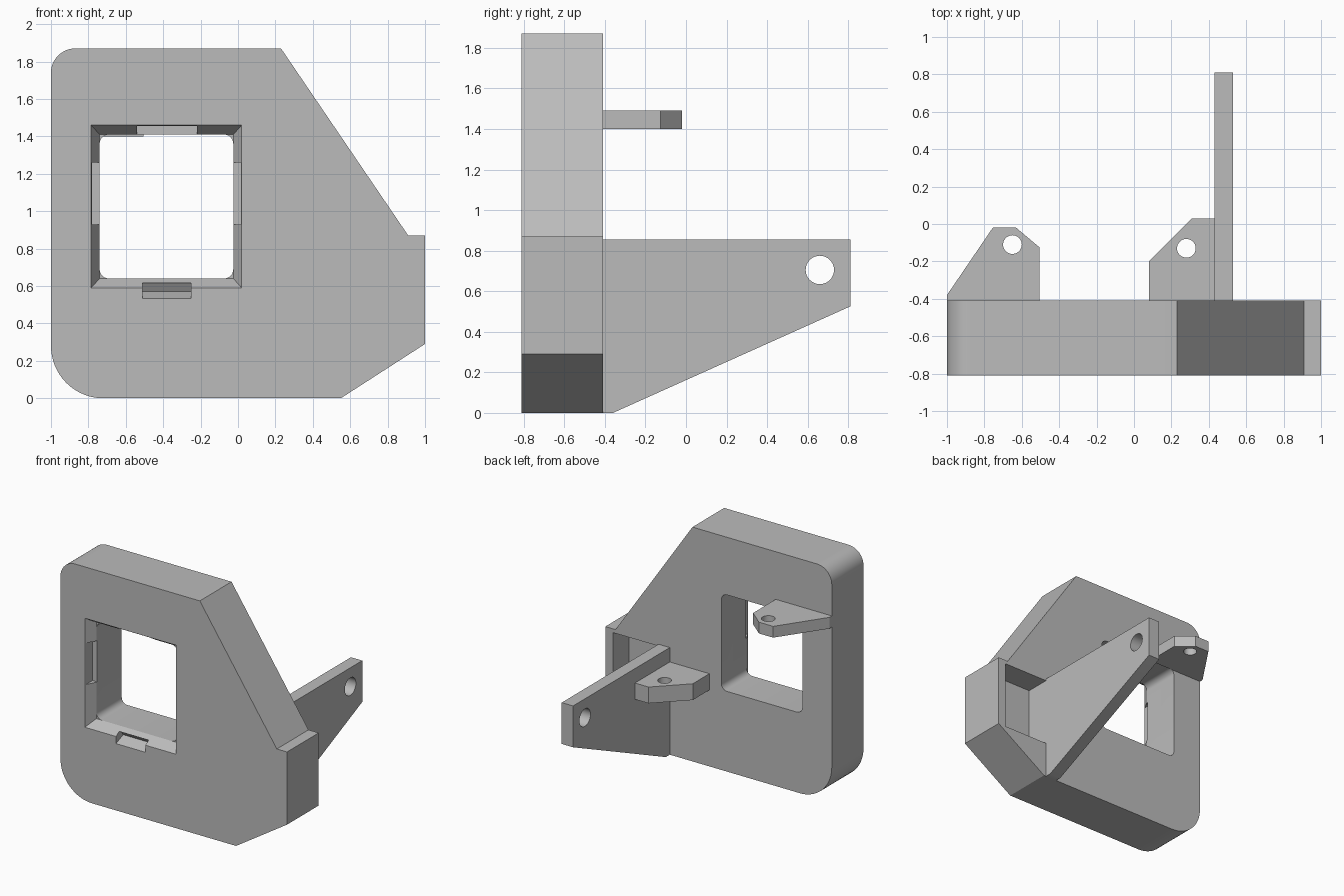
import bpy
import bmesh
from math import cos, sin, pi, radians
from mathutils import Vector

if "Cube" in bpy.data.objects:
    bpy.data.objects.remove(bpy.data.objects["Cube"])

grey = bpy.data.materials.new("plain_grey")
grey.use_nodes = True
grey.diffuse_color = (0.5, 0.5, 0.5, 1)
grey.node_tree.nodes["Principled BSDF"].inputs["Base Color"].default_value = (0.5, 0.5, 0.5, 1)

# Where a profile's two coordinates and its extrusion depth land in space
PLACE = {
    "x": lambda a, b, d: (d, a, b),
    "y": lambda a, b, d: (a, d, b),
    "z": lambda a, b, d: (a, b, d),
}


def make_object(name, bm):
    bmesh.ops.recalc_face_normals(bm, faces=bm.faces)
    mesh = bpy.data.meshes.new(name)
    bm.to_mesh(mesh)
    bm.free()
    mesh.materials.append(grey)
    obj = bpy.data.objects.new(name, mesh)
    bpy.context.collection.objects.link(obj)
    return obj


def loft(name, axis, first, d0, second, d1):
    """Solid between two matching outlines at two depths along an axis."""
    bm = bmesh.new()
    lo = [bm.verts.new(PLACE[axis](a, b, d0)) for a, b in first]
    hi = [bm.verts.new(PLACE[axis](a, b, d1)) for a, b in second]
    bm.faces.new(lo)
    bm.faces.new(hi[::-1])
    for i in range(len(lo)):
        j = (i + 1) % len(lo)
        bm.faces.new((lo[i], hi[i], hi[j], lo[j]))
    return make_object(name, bm)


def prism(name, axis, outline, d0, d1):
    return loft(name, axis, outline, d0, outline, d1)


def rect(a0, a1, b0, b1, grow_a=0, grow_b=0):
    a0, a1, b0, b1 = a0 - grow_a, a1 + grow_a, b0 - grow_b, b1 + grow_b
    return [(a0, b0), (a1, b0), (a1, b1), (a0, b1)]


def arc(ca, cb, r, start, end, steps=12):
    angles = [radians(start + (end - start) * i / steps) for i in range(steps + 1)]
    return [(ca + r * cos(t), cb + r * sin(t)) for t in angles]


def circle(ca, cb, r, n=32):
    return [(ca + r * cos(2 * pi * i / n), cb + r * sin(2 * pi * i / n)) for i in range(n)]


def round_rect(a0, a1, b0, b1, r):
    return (arc(a0 + r, b0 + r, r, 180, 270, 6) + arc(a1 - r, b0 + r, r, 270, 360, 6)
            + arc(a1 - r, b1 - r, r, 0, 90, 6) + arc(a0 + r, b1 - r, r, 90, 180, 6))


def cut(obj, *cutters):
    bpy.context.view_layer.objects.active = obj
    for cutter in cutters:
        mod = obj.modifiers.new("cut", "BOOLEAN")
        mod.operation = "DIFFERENCE"
        mod.solver = "EXACT"
        mod.object = cutter
        bpy.ops.object.modifier_apply(modifier=mod.name)
        bpy.data.objects.remove(cutter)


FRONT, BACK = -0.81, -0.41
window = (-0.74, -0.025, 0.64, 1.41)

# Main plate with two rounded corners and cut-off right side
outline = (arc(-0.72, 0.28, 0.28, 180, 270, 16)
           + [(0.55, 0), (1, 0.29), (1, 0.87), (0.91, 0.87), (0.23, 1.87)]
           + arc(-0.87, 1.74, 0.13, 90, 180))
plate = prism("main_plate", "y", outline, FRONT, BACK)

# Window with a bevelled front, clip notches, and the rear pocket
cut(plate,
    prism("window_cutter", "y", round_rect(*window, 0.05), -1, 0),
    loft("bevel_cutter", "y", rect(*window, 0.09, 0.1), FRONT - 0.08,
         rect(*window), FRONT + 0.08),
    prism("top_notch_cutter", "y", rect(-0.54, -0.22, 1.38, 1.455), -0.9, -0.72),
    prism("left_notch_cutter", "y", rect(-0.06, 0.015, 0.93, 1.26), -0.9, -0.72),
    prism("right_notch_cutter", "y", rect(-0.78, -0.7, 0.93, 1.26), -0.9, -0.72),
    prism("bottom_slot_cutter", "x",
          [(-0.83, 0.525), (-0.72, 0.57), (-0.75, 0.615), (-0.83, 0.615)], -0.51, -0.25),
    prism("pocket_cutter", "y", rect(0.53, 0.93, 0.29, 0.84), -0.61, -0.3))

# Long rear arm with its cross hole
arm = prism("rear_arm", "x",
            [(BACK, 0), (-0.36, 0), (0.81, 0.525), (0.81, 0.855), (BACK, 0.855)], 0.43, 0.53)
cut(arm, prism("arm_hole_cutter", "x", circle(0.66, 0.705, 0.07), 0.3, 0.7))

# Tab beside the arm
lower_tab = prism("lower_tab", "z",
                  [(0.08, BACK), (0.43, BACK), (0.43, 0.03), (0.31, 0.03), (0.08, -0.2)],
                  0.61, 0.74)
cut(lower_tab, prism("lower_hole_cutter", "z", circle(0.28, -0.13, 0.05), 0.5, 0.9))

# Tab above the window
upper_tab = prism("upper_tab", "z",
                  [(-1, BACK), (-0.505, BACK), (-0.505, -0.125), (-0.63, -0.02),
                   (-0.755, -0.02), (-1, -0.38)], 1.4, 1.49)
cut(upper_tab, prism("upper_hole_cutter", "z", circle(-0.65, -0.11, 0.05), 1.2, 1.7))

# Smooth the rounded corners and bores, keep the other edges sharp
bpy.ops.object.select_all(action="DESELECT")
for part in (plate, arm, lower_tab, upper_tab):
    part.select_set(True)
bpy.context.view_layer.objects.active = plate
bpy.ops.object.shade_smooth_by_angle(angle=radians(25))
